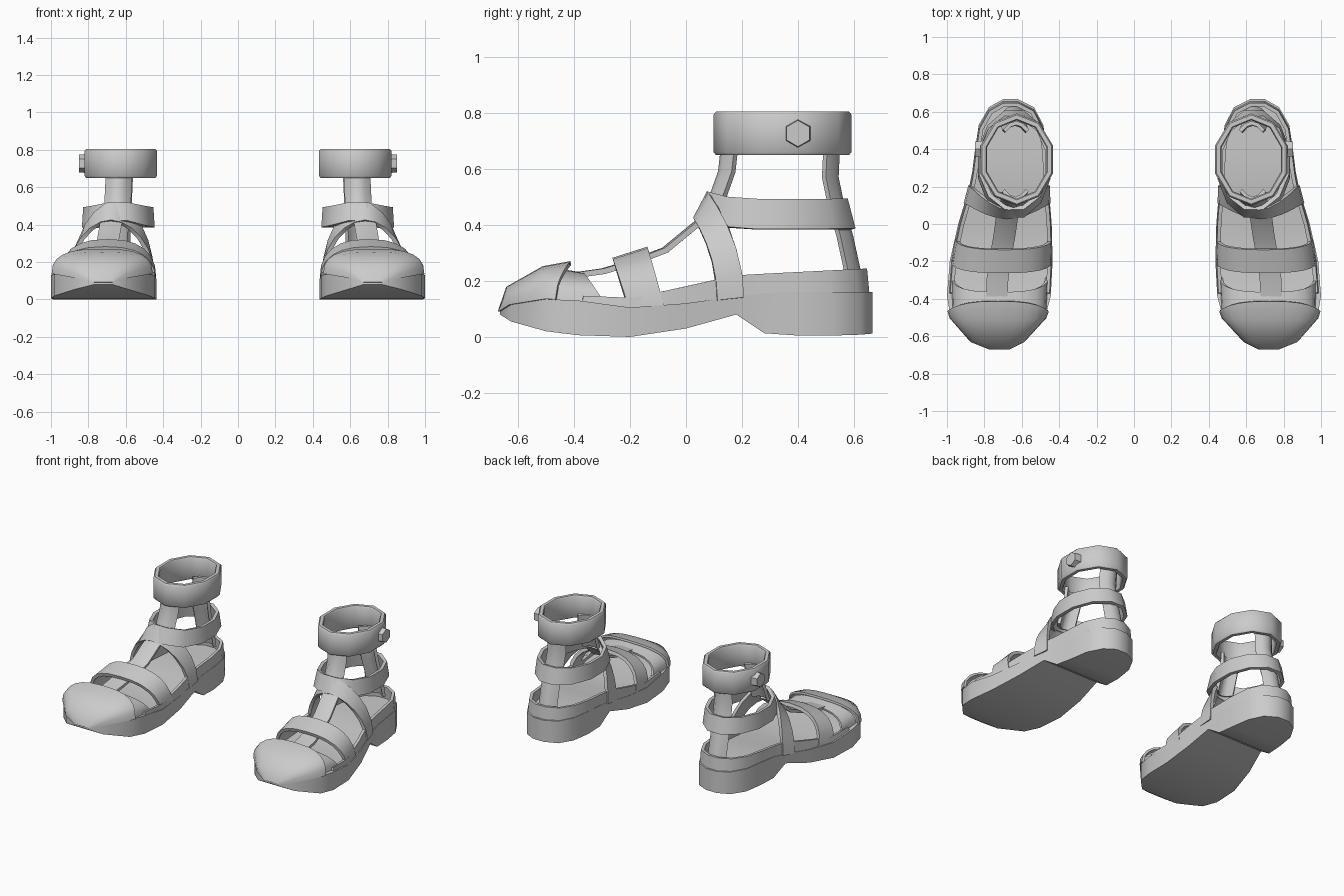
import bpy, bmesh
from math import sin, cos, pi
from mathutils import Matrix

cube = bpy.data.objects.get("Cube")
if cube:
    bpy.data.objects.remove(cube, do_unlink=True)

grey = bpy.data.materials.new("plain grey")
grey.use_nodes = True
colour = (0.6, 0.6, 0.6, 1)
grey.diffuse_color = colour
grey.node_tree.nodes["Principled BSDF"].inputs["Base Color"].default_value = colour
parts = []


def add_part(name, bm, thick=0):
    """Make an object on the left shoe, thicken it and mirror it to the right shoe."""
    bmesh.ops.recalc_face_normals(bm, faces=bm.faces)
    mesh = bpy.data.meshes.new(name)
    bm.to_mesh(mesh)
    bm.free()
    mesh.materials.append(grey)
    obj = bpy.data.objects.new(name, mesh)
    bpy.context.collection.objects.link(obj)
    if thick:
        solid = obj.modifiers.new("thickness", "SOLIDIFY")
        solid.thickness = thick
        solid.offset = 0
        solid.use_even_offset = True
    mirror = obj.modifiers.new("other shoe", "MIRROR")
    mirror.use_mirror_merge = False
    parts.append(obj)


def loft(name, rows, closed=False, caps=False, thick=0):
    """Skin a surface over rows of points."""
    bm = bmesh.new()
    grid = [[bm.verts.new(p) for p in row] for row in rows]
    for a, b in zip(grid, grid[1:]):
        n = len(a)
        for i in range(n if closed else n - 1):
            j = (i + 1) % n
            bm.faces.new((a[i], a[j], b[j], b[i]))
    if caps:
        bm.faces.new(grid[0])
        bm.faces.new(grid[-1])
    add_part(name, bm, thick)


def power(v, p):
    return (1 if v >= 0 else -1) * abs(v) ** p


def arch(xi, xo, base, apex, p=1.0, lean=2, n=12):
    """Arched row across the foot; base and apex are (y, z)."""
    row = []
    for i in range(n + 1):
        a = pi * i / n
        up = power(max(sin(a), 0), p)
        x = (xi + xo) / 2 - (xo - xi) / 2 * power(cos(a), p)
        row.append((x, base[0] + (apex[0] - base[0]) * up ** lean,
                    base[1] + (apex[1] - base[1]) * up))
    return row


def oval(cx, cy, rx, ry, height, n):
    """Closed oval row whose height may vary with y."""
    row = []
    for i in range(n):
        a = 2 * pi * (i + 0.5) / n
        y = cy + ry * sin(a)
        row.append((cx + rx * cos(a), y, height(y)))
    return row


def upright(name, path, width, bend):
    """Strap along a centre line, its edges bent back by some amount in y."""
    loft(name, [[(x + width * t, y + bend * abs(2 * t) ** 2, z)
                 for t in (-.5, -.25, 0, .25, .5)] for x, y, z in path], thick=0.02)


# Sole stations: y, inner x, outer x, bottom z, top z
stations = [
    (-.665, .67, .77, .08, .09), (-.625, .59, .87, .055, .115),
    (-.5, .475, .98, .02, .135), (-.385, .445, 1, .006, .13),
    (-.2, .435, .985, 0, .105), (0, .44, .94, .03, .12),
    (.18, .455, .885, .08, .145), (.28, .46, .865, .013, .157),
    (.4, .465, .85, .005, .16), (.53, .485, .83, .005, .16),
    (.625, .535, .775, .008, .16), (.667, .62, .7, .012, .16)]
loft("sole", [[(xi, y, zb), (xo, y, zb), (xo, y, zt), (xi, y, zt)]
              for y, xi, xo, zb, zt in stations], closed=True, caps=True)


# Low wall along both sides and round the heel, rising to the back
def wall_top(y):
    return .22 + (y - .18) * (.22 if y < .18 else .05)


path = [(s[1], s[0], s[4]) for s in stations[3:]]
path += [(s[2], s[0], s[4]) for s in reversed(stations[3:])]
low, high = [], []
for x, y, z in path:
    x = .655 + (x - .655) * .95
    y *= .97
    low.append((x, y, z - .02))
    high.append((.655 + (x - .655) * .97, y * .985, max(wall_top(y), z + .015)))
loft("heel_counter", [low, high], thick=0.02)

# Closed, rounded toe cap with a steep front and a raised rear edge
cap = [arch(xi, xo, (y, zt), apex, .72)
       for (y, xi, xo, zb, zt), apex in zip(
           stations, [(-.665, .092), (-.637, .174), (-.51, .246)])]
cap.append(arch(.462, .99, (-.465, .133), (-.412, .264), .72))
loft("toe_cap", cap, thick=0.014)

# Thin lining that shows behind the toe cap
loft("toe_lining", [arch(.475, .965, (-.47, .12), (-.44, .235), .75),
                    arch(.465, .97, (-.28, .11), (-.365, .222), .75, 1)], thick=0.014)

# Straps arching over the foot
loft("toe_strap", [arch(.452, .965, (-.205, .1), (-.26, .272), .8, 1),
                   arch(.448, .945, (-.08, .11), (-.135, .312), .8, 1)], thick=0.022)
loft("instep_strap", [arch(.458, .9, (.11, .13), (.035, .42), 1.1),
                      arch(.46, .875, (.205, .14), (.085, .515), 1.1)], thick=0.022)

# Band round the ankle, rising at the front
loft("ankle_band", [
    oval(.64, .32, .19, .285, lambda y: .385 + .3 * max(.15 - y, 0), 12),
    oval(.64, .328, .183, .248, lambda y: .492 + .25 * max(.18 - y, 0), 12)],
    closed=True, thick=0.022)

# Straps that run along the foot and up the leg
upright("tongue_strap", [(.735, -.44, .215), (.73, -.3, .235), (.715, -.19, .268),
                         (.695, -.08, .31), (.675, .06, .425)], .115, .01)
upright("shin_strap", [(.645, .07, .44), (.643, .1, .52), (.64, .125, .59),
                       (.635, .135, .68)], .128, .045)
upright("heel_strap", [(.645, .622, .2), (.645, .587, .36), (.64, .558, .46),
                       (.635, .535, .57), (.63, .54, .68)], .125, -.042)

# Cuff at the top, softened along its edges
cuff = [(-.008, .65), (0, .66), (0, .795), (-.008, .805), (-.03, .805),
        (-.036, .795), (-.036, .66), (-.03, .65), (-.008, .65)]
loft("cuff", [oval(.627, .345, .203 + d, .246 + d, lambda y, z=z: z, 10)
              for d, z in cuff], closed=True)

# Six-sided stud on the outer side of the cuff
bm = bmesh.new()
turn = (Matrix.Translation((.82, .4, .727)) @ Matrix.Rotation(pi / 2, 4, "Y")
        @ Matrix.Rotation(pi / 6, 4, "Z"))
bmesh.ops.create_cone(bm, cap_ends=True, segments=6, radius1=.053, radius2=.047,
                      depth=.06, matrix=turn)
add_part("stud", bm)

# Apply the modifiers and shade
bpy.ops.object.select_all(action="DESELECT")
for obj in parts:
    obj.select_set(True)
bpy.context.view_layer.objects.active = parts[0]
bpy.ops.object.convert(target="MESH")
bpy.ops.object.shade_smooth_by_angle(angle=pi / 4)
